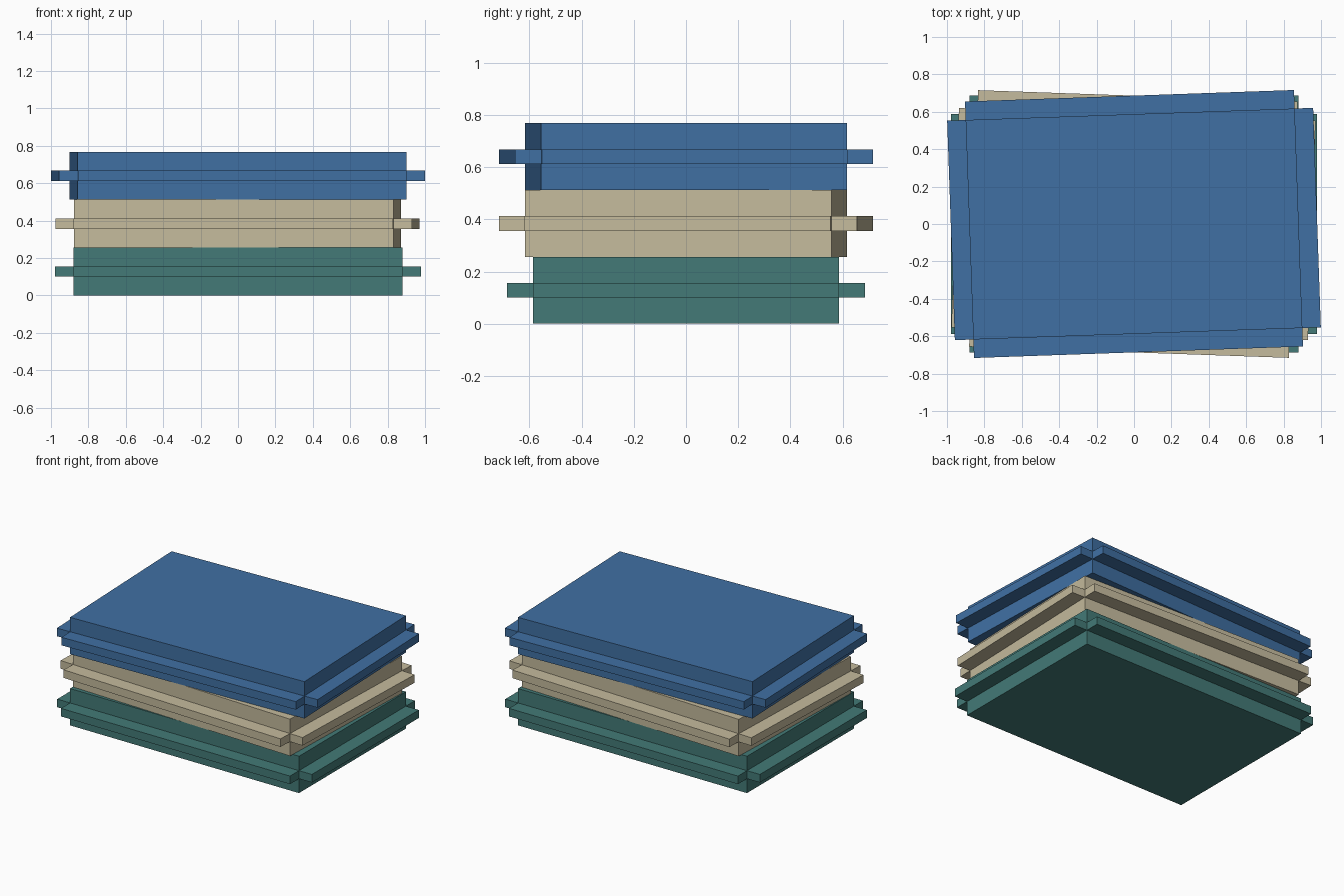
import bpy
from math import radians

default = bpy.data.objects.get("Cube")
if default:
    bpy.data.objects.remove(default, do_unlink=True)

LAYER = 0.256            # height of one crate
HALF_Y = 0.587           # half depth of a crate body
RIB_OUT = 0.099          # how far the rim rib sticks out
RIB_H = 0.056            # rib thickness


def make_material(name, rgb):
    mat = bpy.data.materials.new(name)
    mat.use_nodes = True
    colour = (*rgb, 1)
    mat.diffuse_color = colour
    mat.node_tree.nodes["Principled BSDF"].inputs["Base Color"].default_value = colour
    return mat


def make_box(name, half_x, half_y, height, parent, mat):
    bpy.ops.mesh.primitive_cube_add(size=2)
    box = bpy.context.object
    box.name = name
    for v in box.data.vertices:
        v.co.x *= half_x
        v.co.y *= half_y
        v.co.z *= height / 2
    box.data.materials.append(mat)
    box.parent = parent
    return box


def make_crate(name, level, half_x, turn, shift_x, mat):
    # Body, stacked on the crate below and turned slightly
    body = make_box(name + "_body", half_x, HALF_Y, LAYER, None, mat)
    body.location = (shift_x, 0, LAYER * (level + 0.5))
    body.rotation_euler.z = radians(turn)
    # Crossed ribs around the middle, leaving notched corners
    make_box(name + "_side_ribs", half_x + RIB_OUT, HALF_Y, RIB_H, body, mat)
    make_box(name + "_front_back_ribs", half_x, HALF_Y + RIB_OUT, RIB_H, body, mat)


make_crate("lower_crate", 0, 0.88, 0, 0,
           make_material("teal", (0.056, 0.195, 0.184)))
make_crate("middle_crate", 1, 0.855, -2, -0.003,
           make_material("beige", (0.558, 0.497, 0.337)))
make_crate("upper_crate", 2, 0.88, 2, 0,
           make_material("blue", (0.051, 0.162, 0.366)))
